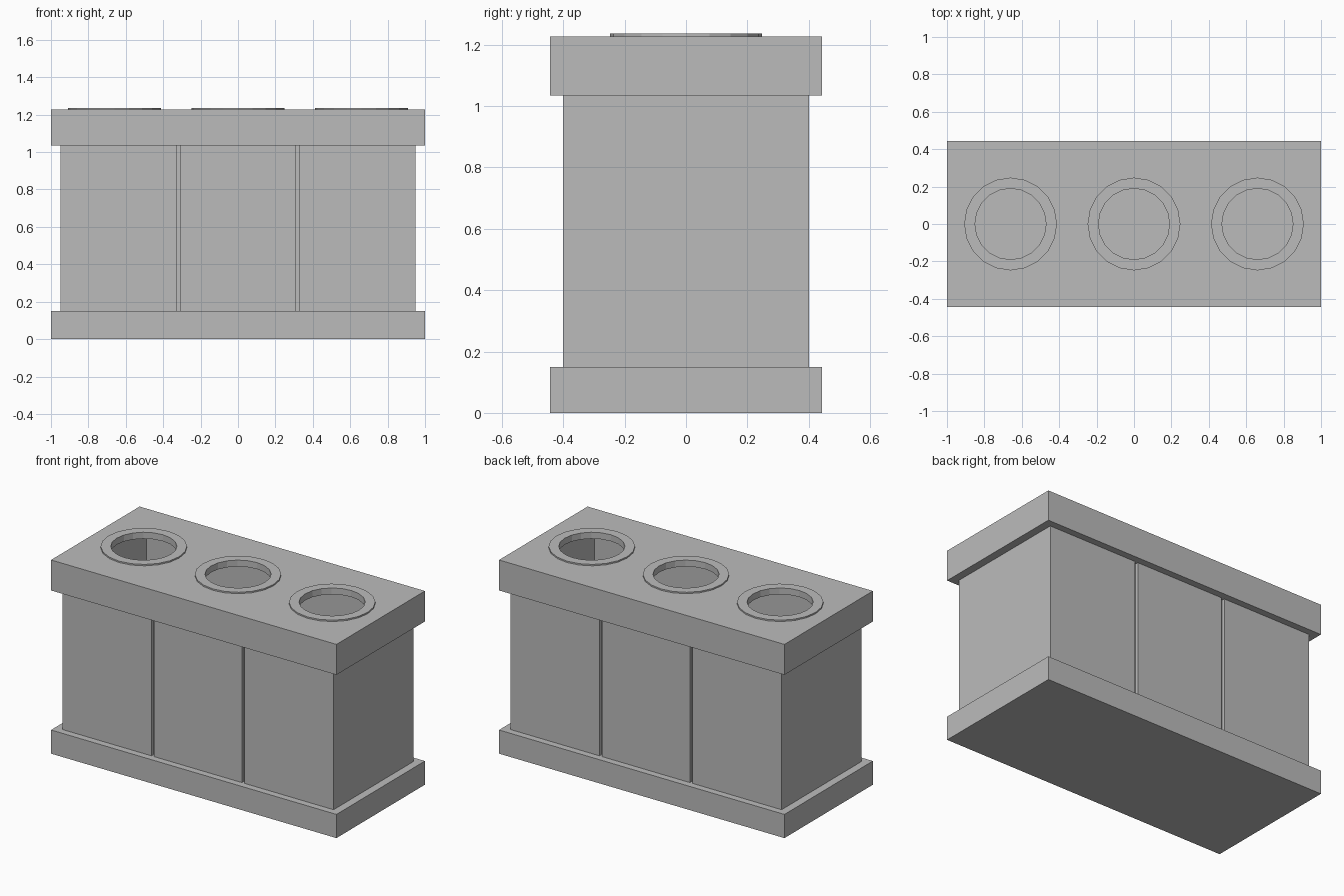
import bpy
import math

if "Cube" in bpy.data.objects:
    bpy.data.objects.remove(bpy.data.objects["Cube"], do_unlink=True)

grey = bpy.data.materials.new("plain_grey")
grey.use_nodes = True
COLOUR = (0.5, 0.5, 0.5, 1)
grey.diffuse_color = COLOUR
grey.node_tree.nodes["Principled BSDF"].inputs["Base Color"].default_value = COLOUR

HOLES = (-0.66, 0, 0.66)
BASE_TOP, BODY_TOP, CAP_TOP, RIM_TOP = 0.15, 1.034, 1.227, 1.236


def box(name, half_x, half_y, low, high, x=0, y=0):
    bpy.ops.mesh.primitive_cube_add(size=1, location=(x, y, (low + high) / 2))
    obj = bpy.context.object
    obj.name = name
    obj.scale = (2 * half_x, 2 * half_y, high - low)
    bpy.ops.object.transform_apply(location=True, rotation=False, scale=True)
    obj.data.materials.append(grey)
    return obj


def disc(name, radius, low, high, x):
    bpy.ops.mesh.primitive_cylinder_add(vertices=20, radius=radius, depth=high - low,
                                        location=(x, 0, (low + high) / 2))
    obj = bpy.context.object
    obj.name = name
    bpy.ops.object.transform_apply(location=True, rotation=False, scale=True)
    obj.data.materials.append(grey)
    return obj


def cut(target, cutter):
    cutter.hide_render = True
    mod = target.modifiers.new("cut", "BOOLEAN")
    mod.operation = "DIFFERENCE"
    mod.solver = "EXACT"
    mod.object = cutter
    bpy.context.view_layer.objects.active = target
    bpy.ops.object.modifier_apply(modifier=mod.name)
    bpy.data.objects.remove(cutter, do_unlink=True)


# Base slab, hollow body and overhanging lid
box("base", 1, 0.443, 0, BASE_TOP)
body = box("body", 0.95, 0.40, BASE_TOP, BODY_TOP)
lid = box("lid", 1, 0.443, BODY_TOP, CAP_TOP)
for part in (body, lid):
    cut(part, box("cavity", 0.86, 0.31, 0.1, 1.195))

# Vertical grooves dividing the front and back into three panels
for x in (-0.317, 0.317):
    for y in (-0.4, 0.4):
        cut(body, box("groove", 0.01, 0.02, 0.1, 1.1, x, y))

# Round openings with raised rims
for label, x in zip(("right", "middle", "left"), HOLES):
    cut(lid, disc("opening", 0.19, 1.1, 1.3, x))
    rim = disc(label + "_rim", 0.248, CAP_TOP, RIM_TOP, x)
    cut(rim, disc("opening", 0.19, 1.1, 1.3, x))
